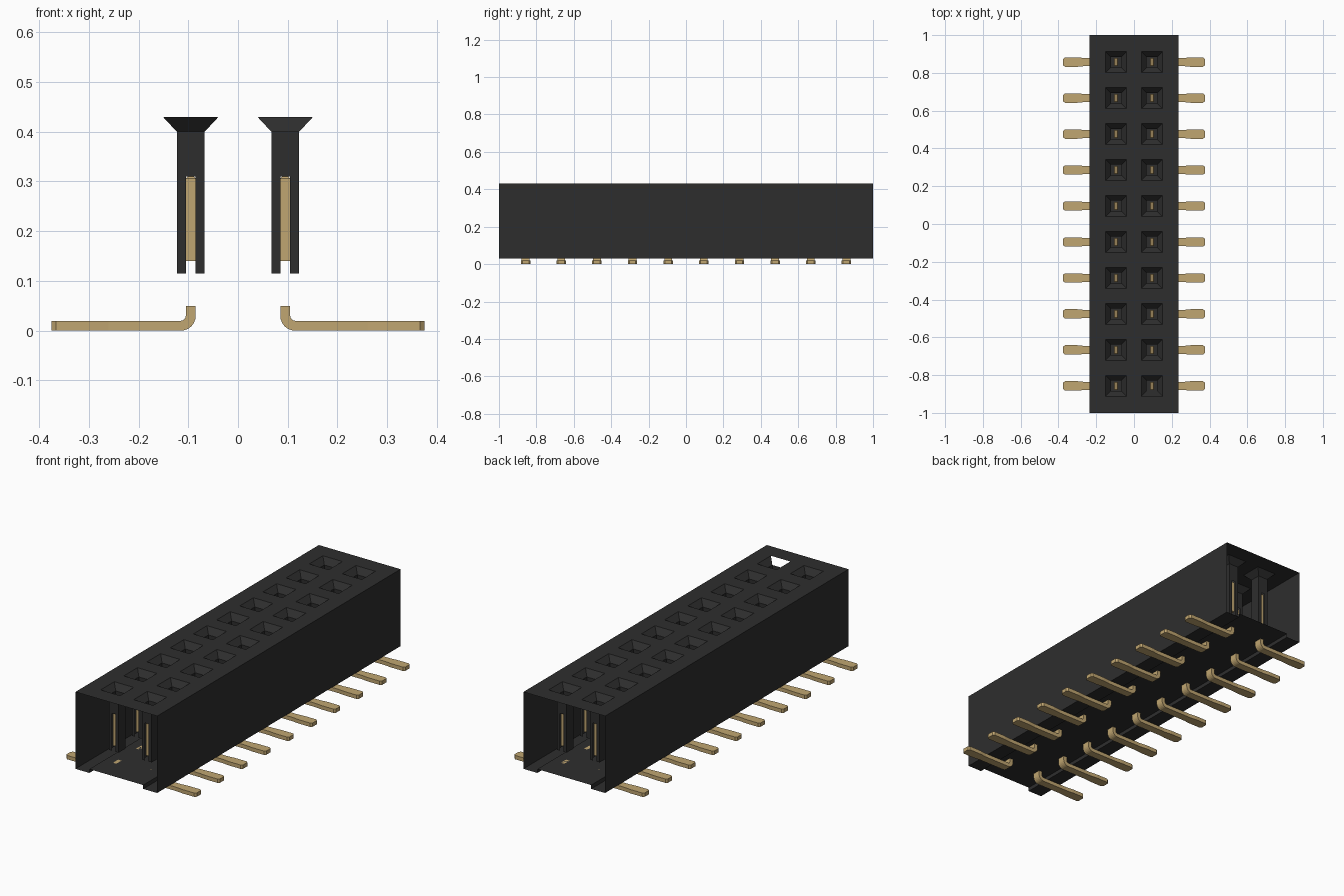
import bpy, bmesh, math

if "Cube" in bpy.data.objects:
    bpy.data.objects.remove(bpy.data.objects["Cube"])

ROWS, PITCH, COL = 10, 0.1905, 0.095
HALF_W, TOP, FOOT, FLOOR = 0.235, 0.43, 0.03, 0.05
MOUTH, WELL, SLOT = 0.056, 0.028, 0.01
row_ys = [(i - (ROWS - 1) / 2) * PITCH for i in range(ROWS)]


def material(name, rgb):
    m = bpy.data.materials.new(name)
    m.use_nodes = True
    m.diffuse_color = (*rgb, 1)
    m.node_tree.nodes["Principled BSDF"].inputs["Base Color"].default_value = (*rgb, 1)
    return m


black = material("black plastic", (0.027, 0.027, 0.027))
gold = material("gold metal", (0.53, 0.38, 0.165))


def finish(bm, name, mat, recalc=True):
    bmesh.ops.remove_doubles(bm, verts=bm.verts, dist=1e-5)
    if recalc:
        bmesh.ops.recalc_face_normals(bm, faces=bm.faces)
    me = bpy.data.meshes.new(name)
    bm.to_mesh(me)
    bm.free()
    me.materials.append(mat)
    return me


def place(me, name, x=0, y=0):
    ob = bpy.data.objects.new(name, me)
    ob.location = (x, y, 0)
    bpy.context.collection.objects.link(ob)
    return ob


def quad(bm, *pts):
    bm.faces.new([bm.verts.new(p) for p in pts])


# Housing shell: side walls, feet and raised floor, open at both ends
bm = bmesh.new()
section = [(-HALF_W, TOP), (-HALF_W, FOOT), (-0.155, FOOT), (-0.155, FLOOR),
           (0.155, FLOOR), (0.155, FOOT), (HALF_W, FOOT), (HALF_W, TOP)]
for (xa, za), (xb, zb) in zip(section, section[1:]):
    quad(bm, (xa, -1, za), (xb, -1, zb), (xb, 1, zb), (xa, 1, za))
# Top sheet with a square opening over every socket
xs = [-HALF_W, -COL - MOUTH, -COL + MOUTH, COL - MOUTH, COL + MOUTH, HALF_W]
ys = [-1] + [y + s * MOUTH for y in row_ys for s in (-1, 1)] + [1]
for i in range(len(xs) - 1):
    for j in range(len(ys) - 1):
        if not (i % 2 and j % 2):
            quad(bm, (xs[i], ys[j], TOP), (xs[i + 1], ys[j], TOP),
                 (xs[i + 1], ys[j + 1], TOP), (xs[i], ys[j + 1], TOP))
place(finish(bm, "housing", black), "housing")


def socket_mesh(name, open_front=False):
    """Flared mouth over a square well that is slotted front and back."""
    bm = bmesh.new()
    levels = [(MOUTH, TOP), (WELL, 0.40), (WELL, 0.31), (WELL, 0.115)]
    for k, ((ha, za), (hb, zb)) in enumerate(zip(levels, levels[1:])):
        for s in (-1, 1):
            quad(bm, (s * ha, -s * ha, za), (s * ha, s * ha, za),
                 (s * hb, s * hb, zb), (s * hb, -s * hb, zb))
            if k == 0 and s == -1 and open_front:
                continue
            spans = [(-1, 1)] if k < 2 else [(-1, -SLOT / WELL), (SLOT / WELL, 1)]
            for a, b in spans:
                quad(bm, (-s * a * ha, s * ha, za), (-s * b * ha, s * ha, za),
                     (-s * b * hb, s * hb, zb), (-s * a * hb, s * hb, zb))
    return finish(bm, name, black, recalc=False)


def contact_mesh():
    """Upright contact blade with a chamfered tip."""
    bm = bmesh.new()
    bmesh.ops.create_cube(bm, size=1)
    for v in bm.verts:
        v.co.x *= 2 * SLOT
        v.co.y *= 0.044
        v.co.z = 0.225 + v.co.z * 0.17
    tip = [e for e in bm.edges if all(v.co.z > 0.3 for v in e.verts)]
    bmesh.ops.bevel(bm, geom=tip, offset=0.004, segments=1, affect='EDGES')
    return finish(bm, "contact", gold)


def lead_mesh(side):
    """Flat foot that bends up into the floor."""
    # Each station: lower/outer point, upper/inner point, half width
    stations = [((x, 0), (x, 0.02), w) for x, w in
                ((0.375, 0.017), (0.366, 0.025), (0.30, 0.025), (0.26, 0.021))]
    for k in range(7):
        a = math.radians(15 * k)
        s, c = math.sin(a), math.cos(a)
        stations.append(((0.115 - 0.03 * s, 0.03 - 0.03 * c),
                         (0.115 - 0.01 * s, 0.03 - 0.01 * c), 0.021))
    stations.append(((0.085, FLOOR), (0.105, FLOOR), 0.021))
    bm = bmesh.new()
    rings = [[(side * p[0], y, p[1]) for p, y in ((o, -w), (o, w), (i, w), (i, -w))]
             for o, i, w in stations]
    for ra, rb in zip(rings, rings[1:]):
        for n in range(4):
            m = (n + 1) % 4
            quad(bm, ra[n], ra[m], rb[m], rb[n])
    quad(bm, *rings[0])
    quad(bm, *rings[-1])
    return finish(bm, "lead", gold)


# Two columns of sockets, contacts and leads
socket, end_socket = socket_mesh("socket"), socket_mesh("end_socket", True)
contact = contact_mesh()
for side, label in ((1, "left"), (-1, "right")):
    lead = lead_mesh(side)
    for r, y in enumerate(row_ys):
        well = end_socket if r == 0 and side == 1 else socket
        place(well, f"{label}_socket_{r + 1}", side * COL, y)
        place(contact, f"{label}_contact_{r + 1}", side * COL, y)
        place(lead, f"{label}_lead_{r + 1}", 0, y)
